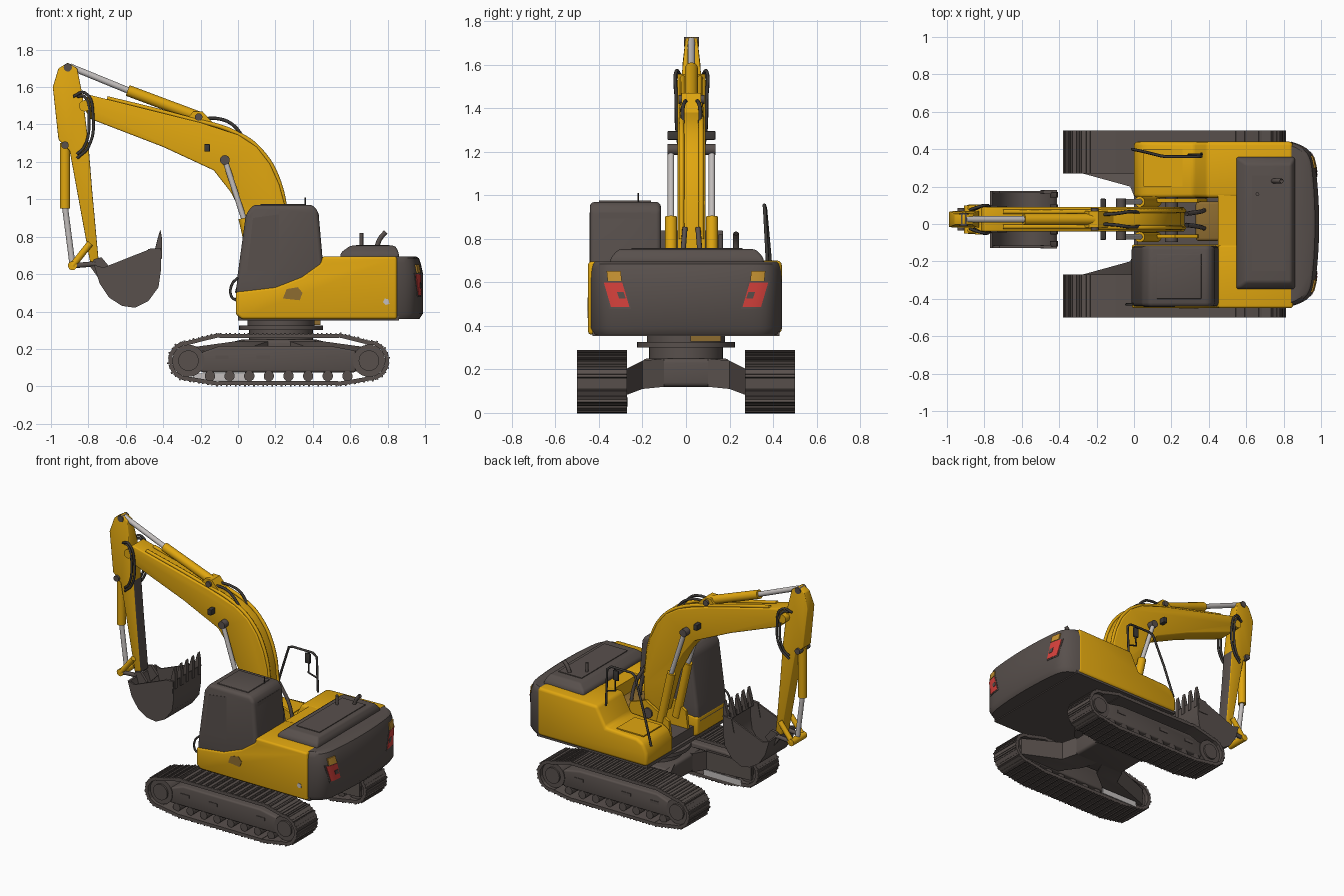
import bpy, bmesh, math
from mathutils import Matrix, Vector

if "Cube" in bpy.data.objects:
    bpy.data.objects.remove(bpy.data.objects["Cube"], do_unlink=True)


def material(name, red, green, blue):
    mat = bpy.data.materials.new(name)
    mat.use_nodes = True
    mat.diffuse_color = (red, green, blue, 1)
    mat.node_tree.nodes["Principled BSDF"].inputs["Base Color"].default_value = (red, green, blue, 1)
    return mat


yellow = material("machine yellow", .75, .385, .005)
dark = material("dark grey brown", .098, .08, .073)
black = material("hose charcoal", .045, .041, .038)
steel = material("polished steel", .55, .52, .51)
red = material("tail light red", .68, .053, .045)
amber = material("amber", .55, .28, .03)
ochre = material("ochre brown", .27, .15, .03)


def select_only(obj):
    bpy.ops.object.select_all(action='DESELECT')
    obj.select_set(True)
    bpy.context.view_layer.objects.active = obj


def finish(name, bm, mat, bevel=0.0):
    bmesh.ops.recalc_face_normals(bm, faces=bm.faces)
    if bevel:
        edges = [e for e in bm.edges if e.calc_face_angle(0) > math.radians(28)]
        bmesh.ops.bevel(bm, geom=edges, offset=bevel, segments=3, profile=.5,
                        affect='EDGES', clamp_overlap=True)
    mesh = bpy.data.meshes.new(name)
    bm.to_mesh(mesh)
    bm.free()
    mesh.materials.append(mat)
    obj = bpy.data.objects.new(name, mesh)
    bpy.context.collection.objects.link(obj)
    select_only(obj)
    bpy.ops.object.shade_smooth_by_angle(angle=math.radians(35))
    return obj


def loft(name, rings, mat, bevel=0.0):
    bm = bmesh.new()
    loops = [[bm.verts.new(p) for p in ring] for ring in rings]
    count = len(loops[0])
    for a, b in zip(loops, loops[1:]):
        for i in range(count):
            j = (i + 1) % count
            bm.faces.new((a[i], a[j], b[j], b[i]))
    bm.faces.new(loops[0])
    bm.faces.new(loops[-1])
    return finish(name, bm, mat, bevel)


def prism(name, profile, y_from, y_to, mat, bevel=0.0):
    return loft(name, [[(x, y, z) for x, z in profile] for y in (y_from, y_to)], mat, bevel)


def rectangle(x_from, x_to, z_from, z_to):
    return [(x_from, z_from), (x_to, z_from), (x_to, z_to), (x_from, z_to)]


def cylinder(name, start, end, radius, mat, sides=20):
    start, end = Vector(start), Vector(end)
    axis = end - start
    place = Matrix.Translation((start + end) / 2) @ axis.to_track_quat('Z', 'Y').to_matrix().to_4x4()
    bm = bmesh.new()
    bmesh.ops.create_cone(bm, cap_ends=True, segments=sides, radius1=radius, radius2=radius,
                          depth=axis.length, matrix=place)
    return finish(name, bm, mat)


def tube(name, points, radius, mat, smooth=True):
    curve = bpy.data.curves.new(name, 'CURVE')
    curve.dimensions = '3D'
    curve.bevel_depth, curve.bevel_resolution, curve.resolution_u = radius, 2, 6
    spline = curve.splines.new('BEZIER' if smooth else 'POLY')
    knots = spline.bezier_points if smooth else spline.points
    knots.add(len(points) - 1)
    for knot, p in zip(knots, points):
        if smooth:
            knot.co = p
            knot.handle_left_type = knot.handle_right_type = 'AUTO'
        else:
            knot.co = (*p, 1)
    curve.materials.append(mat)
    obj = bpy.data.objects.new(name, curve)
    bpy.context.collection.objects.link(obj)
    select_only(obj)
    bpy.ops.object.convert(target='MESH')


# Crawler tracks
REAR, FRONT, AXLE, WRAP = .7, -.265, .137, .096


def track_path():
    steps, span = 40, REAR - FRONT
    crown = [min(1, 2.2 * math.sin(math.pi * i / steps)) for i in range(steps)]
    turn = [math.pi * (.5 - i / steps) for i in range(steps)]
    path = [(FRONT + span * i / steps, AXLE + WRAP + .036 * c) for i, c in enumerate(crown)]
    path += [(REAR + WRAP * math.cos(a), AXLE + WRAP * math.sin(a)) for a in turn]
    path += [(REAR - span * i / steps, AXLE - WRAP - .024 * c) for i, c in enumerate(crown)]
    path += [(FRONT - WRAP * math.cos(a), AXLE - WRAP * math.sin(a)) for a in turn]
    return [Vector((x, 0, z)) for x, z in path]


def track_shoes(name, middle):
    path = track_path()
    legs = list(zip(path, path[1:] + path[:1]))
    pitch = sum((b - a).length for a, b in legs) / 52
    bm, travelled, wanted = bmesh.new(), 0, 0
    for a, b in legs:
        step = b - a
        while wanted < travelled + step.length - 1e-6:
            spot = a + step * ((wanted - travelled) / step.length)
            place = Matrix.Translation((spot.x, middle, spot.z)) @ Matrix.Rotation(-math.atan2(step.z, step.x), 4, 'Y')
            for shift, lift, length, height in ((0, 0, pitch * 1.04, .022), (-.018, .011, .009, .012), (.01, .01, .007, .01)):
                bmesh.ops.create_cube(bm, size=1, matrix=place @ Matrix.Translation((shift, 0, lift))
                                      @ Matrix.Diagonal((length, .23, height, 1)))
            wanted += pitch
        travelled += step.length
    finish(name, bm, dark)


for label, side in (("right", -1), ("left", 1)):
    track_shoes(label + "_track_shoes", side * .385)
    prism(label + "_track_frame", [(-.2, .075), (.63, .075), (.63, .19), (.5, .215), (-.1, .215), (-.2, .18)],
          side * .3, side * .47, dark, .012)
    for wheel, x in (("idler", FRONT), ("sprocket", REAR)):
        cylinder(f"{label}_{wheel}", (x, side * .3, AXLE), (x, side * .475, AXLE), .086, dark, 32)
        cylinder(f"{label}_{wheel}_hub", (x, side * .29, AXLE), (x, side * .487, AXLE), .055, dark, 24)
    for i in range(8):
        x = -.15 + i * .105
        cylinder(f"{label}_roller_{i}", (x, side * .31, .055), (x, side * .47, .055), .028, dark, 14)
    for x in (-.12, .1, .47):
        prism(label + "_frame_slot", rectangle(x, x + .07, .145, .165), side * .468, side * .474, dark)
    # Spread legs joining the frame to the tracks
    for end in (-1, 1):
        rings = [[(.22 + end * x, side * y, z) for x, z in rectangle(*size)]
                 for y, size in ((.1, (.02, .2, .12, .25)), (.2, (.06, .24, .11, .24)), (.28, (.18, .53, .08, .2)),
                                 (.32, (.2, .53, .08, .19)))]
        loft(label + "_undercarriage_leg", rings, dark)
prism("worn_track_edge", rectangle(-.24, .05, .03, .07), -.272, -.266, steel)

# Undercarriage centre and slewing ring
prism("undercarriage_centre", rectangle(.02, .42, .12, .25), -.2, .2, dark, .02)
for name, low, high, radius in (("slew_base", .22, .3, .17), ("slew_flange", .3, .325, .225), ("slew_ring", .32, .365, .18)):
    cylinder(name, (.23, 0, low), (.23, 0, high), radius, dark, 40)
prism("slew_motor_cover", rectangle(.38, .44, .328, .356), .02, .16, ochre)

# Upper house
prism("house_floor", rectangle(.0, .86, .353, .375), -.43, .43, dark)
prism("right_body", [(-.012, .385), (.02, .36), (.85, .36), (.85, .695), (.45, .695), (.445, .66), (.34, .585),
                     (.2, .53), (-.012, .505)], -.45, -.11, yellow, .014)
prism("scuffed_patch", [(.24, .47), (.33, .46), (.345, .5), (.32, .53), (.26, .52)], -.453, -.447, ochre)
prism("side_marker", [(.775, .45), (.79, .435), (.81, .44), (.805, .465), (.785, .47)], -.453, -.447, steel)
prism("left_body", [(.0, .365), (.0, .46), (.03, .52), (.08, .545), (.32, .555), (.39, .69), (.85, .7), (.85, .365)],
      .14, .44, yellow, .02)
prism("engine_bay", rectangle(.45, .85, .37, .69), -.13, .16, yellow)
prism("centre_platform", rectangle(.02, .46, .37, .44), -.13, .16, dark)
prism("valve_block", rectangle(.33, .46, .43, .6), -.09, .12, ochre, .015)
for y in (-.075, .115):
    prism("boom_foot_bracket", [(.02, .4), (.4, .4), (.34, .62), (.22, .66), (.04, .56)], y, y + .02, yellow)
prism("step_cover", rectangle(.05, .26, .55, .558), .2, .4, yellow)

# Engine hood
hood = [[(x, y, z) for x, y in ((a, c), (b, c), (b, d), (a, d))]
        for a, b, c, d, z in ((.545, .86, -.35, .36, .68), (.55, .86, -.345, .355, .715), (.6, .84, -.31, .32, .752))]
loft("engine_hood", hood, dark, .012)
prism("hood_panel", rectangle(.63, .81, .75, .757), -.25, .26, dark)
tube("exhaust_pipe", [(.74, .23, .74), (.76, .23, .79), (.79, .23, .825)], .013, dark)
cylinder("air_intake", (.66, .16, .74), (.66, .16, .82), .01, dark, 12)

# Counterweight, rounded across its back
LAYERS = ((.36, .86, .965), (.39, 1, 1), (.6, 1, 1), (.66, .91, .99), (.685, .85, .975), (.695, .74, .95))


def back(y):
    t = abs(y) / .44
    return .15 - .04 * t ** 2 - .11 * t ** 14


spread = [.44 * math.sin(math.pi * (i / 32 - .5)) for i in range(33)]
loft("counterweight", [[(.84 + back(y) * depth, y * wide, z) for y in spread] for z, depth, wide in LAYERS], dark)


def rear_plate(name, mat, side, low, high, y_low, y_high, width, lift, lean=1.0):
    rings = []
    for i in range(7):
        a, b = y_low + width * i / 6, y_high + width * i / 6
        xa, xb = .84 + lift + back(a), .84 + lift + back(b) * lean
        rings.append([(xa - .008, side * a, low), (xa, side * a, low), (xb, side * b, high), (xb - .008, side * b, high)])
    loft(name, rings, mat)


for label, side in (("right", -1), ("left", 1)):
    rear_plate(label + "_lamp_frame", dark, side, .478, .607, .252, .287, .1, .003)
    rear_plate(label + "_tail_light", red, side, .487, .6, .26, .293, .085, .005)
    rear_plate(label + "_lamp_divider", dark, side, .525, .555, .277, .287, .03, .007)
    rear_plate(label + "_amber_patch", amber, side, .605, .652, .295, .3, .065, .006, .94)

# Operator cab
prism("cab", [(-.014, .45), (-.004, .58), (.042, .92), (.08, .97), (.40, .97), (.43, .935), (.456, .64), (.456, .45)],
      -.442, -.115, dark, .022)
prism("cab_roof_hatch", rectangle(.12, .36, .966, .976), -.4, -.16, dark, .003)
prism("cab_side_window", [(.05, .62), (.08, .9), (.22, .92), (.22, .62)], -.444, -.438, dark)
prism("cab_rear_window", [(.438, .73), (.444, .73), (.432, .92), (.426, .92)], -.4, -.16, dark)
cylinder("cab_antenna", (.36, -.22, .96), (.36, -.22, 1.01), .004, black, 8)
tube("cab_front_rail", [(0, -.43, .58), (-.03, -.43, .55), (-.035, -.43, .48), (-.01, -.43, .46)], .007, black)

# Handrail and mirror by the left step
tube("handrail", [(-.01, .4, .5), (.06, .385, .72), (.14, .365, .94), (.17, .36, .955), (.33, .36, .955), (.36, .362, .93),
                  (.36, .375, .68)], .008, black, False)
tube("handrail_brace", [(.3, .36, .95), (.29, .37, .8), (.36, .37, .78)], .006, black, False)
prism("mirror", rectangle(.27, .31, .87, .94), .355, .37, black, .004)

# Boom
MID = .025
prism("boom", [(.26, .56), (.27, .75), (.25, .97), (.22, 1.08), (.17, 1.19), (.1, 1.28), (0, 1.345), (-.2, 1.41),
               (-.72, 1.54), (-.8, 1.56), (-.83, 1.5), (-.79, 1.43), (-.4, 1.28), (-.13, 1.155), (-.04, 1.04),
               (.06, .85), (.14, .56)], MID - .065, MID + .065, yellow, .008)
cylinder("boom_foot_pin", (.2, MID - .12, .58), (.2, MID + .12, .58), .035, dark)
cylinder("boom_cylinder_pin", (-.07, MID - .11, 1.21), (-.07, MID + .11, 1.21), .026, dark)
prism("arm_cylinder_bracket", [(-.28, 1.42), (-.24, 1.47), (-.19, 1.47), (-.1, 1.37)], MID - .045, MID + .045, yellow)
cylinder("bracket_pin", (-.21, MID - .06, 1.44), (-.21, MID + .06, 1.44), .02, dark)
for side in (-1, 1):
    y = MID + side * .094
    cylinder("boom_cylinder_rod", (-.07, y, 1.21), (.04, y, .87), .015, steel)
    cylinder("boom_cylinder_barrel", (.03, y, .9), (.12, y, .5), .028, yellow)
    prism("work_light", rectangle(-.18, -.15, 1.255, 1.295), MID + side * .06, MID + side * .11, black, .004)
    # Hydraulic lines along the boom
    tube("boom_pipe", [(-.7, MID + side * .04, 1.54), (-.3, MID + side * .04, 1.44), (.0, MID + side * .045, 1.35),
                       (.12, MID + side * .045, 1.262), (.22, MID + side * .045, 1.09), (.268, MID + side * .045, .8)], .012, yellow)
    tube("boom_hose", [(-.2, MID + side * .025, 1.43), (-.1, MID + side * .03, 1.43), (-.03, MID + side * .04, 1.4),
                       (.03, MID + side * .04, 1.33)], .009, black)
    tube("base_hose", [(.28, MID + side * .03, .85), (.35, MID + side * .04, .72), (.38, MID + side * .05, .56)], .012, dark)
    for shift in (0, .022):
        tube("arm_hose", [(-.88 + shift, MID + side * .05, 1.55), (-.82, MID + side * .07, 1.57 - shift),
                          (-.775 - shift, MID + side * .07, 1.44), (-.8 - shift, MID + side * .065, 1.28),
                          (-.86, MID + side * .055, 1.22 + shift)], .008, black)

# Arm, narrowed towards its top, with the lower inner face dark
arm = prism("arm", [(-.99, 1.6), (-.96, 1.7), (-.91, 1.73), (-.86, 1.7), (-.83, 1.55), (-.8, 1.3), (-.78, 1.05), (-.745, .67),
                    (-.79, .66), (-.9, 1.26), (-.96, 1.32)], MID - .045, MID + .045, yellow, .006)
arm.data.materials.append(dark)
for vert in arm.data.vertices:
    vert.co.y = MID + (vert.co.y - MID) * (1 - max(0, vert.co.z - 1.57) * 2.6)
for face in arm.data.polygons:
    if face.normal.x > .8 and face.center.z < 1.2:
        face.material_index = 1
cylinder("arm_pivot", (-.82, MID - .08, 1.5), (-.82, MID + .08, 1.5), .03, yellow)
cylinder("arm_cylinder_pin", (-.91, MID - .035, 1.705), (-.91, MID + .035, 1.705), .022, dark)
cylinder("arm_cylinder_rod", (-.9, MID, 1.71), (-.57, MID, 1.575), .017, steel)
cylinder("arm_cylinder_barrel", (-.59, MID, 1.582), (-.21, MID, 1.44), .03, yellow)

# Bucket cylinder and linkage
cylinder("bucket_cylinder_pin", (-.925, MID - .06, 1.29), (-.925, MID + .06, 1.29), .02, dark)
cylinder("bucket_cylinder_barrel", (-.925, MID, 1.3), (-.925, MID, .95), .028, yellow)
cylinder("bucket_cylinder_rod", (-.925, MID, .96), (-.885, MID, .65), .016, steel)
cylinder("linkage_pin", (-.885, MID - .075, .645), (-.885, MID + .075, .645), .024, yellow)
for side in (-1, 1):
    y = MID + side * .06
    cylinder("arm_link", (-.885, y, .645), (-.79, y, .765), .018, yellow, 12)
    cylinder("bucket_link", (-.885, y, .645), (-.76, y, .655), .014, dark, 12)
    prism("bucket_ear", [(-.79, .64), (-.77, .68), (-.73, .69), (-.68, .63), (-.74, .57)], y - .01, y + .01, dark)

# Bucket with five teeth
scoop = [(-.77, .65), (-.74, .55), (-.69, .475), (-.62, .43), (-.55, .42), (-.48, .455), (-.425, .53), (-.412, .62), (-.412, .74)]
inner = [(-.57 + (x + .57) * .93, .64 + (z - .64) * .93) for x, z in reversed(scoop)]
LEFT, RIGHT = .175, -.125
prism("bucket_shell", scoop + inner, RIGHT, LEFT, dark)
for y in (RIGHT - .002, LEFT - .01):
    prism("bucket_side", scoop + [(-.48, .73), (-.72, .635)], y, y + .012, dark)
    prism("bucket_lip_cheek", [(-.5, .64), (-.42, .64), (-.412, .74), (-.48, .735)], y - .004, y + .016, dark)
for i in range(5):
    y = RIGHT + .004 + i * .0655
    prism(f"bucket_tooth_{i}", [(-.45, .71), (-.406, .68), (-.406, .79), (-.415, .84), (-.43, .79)], y, y + .03, dark, .004)
